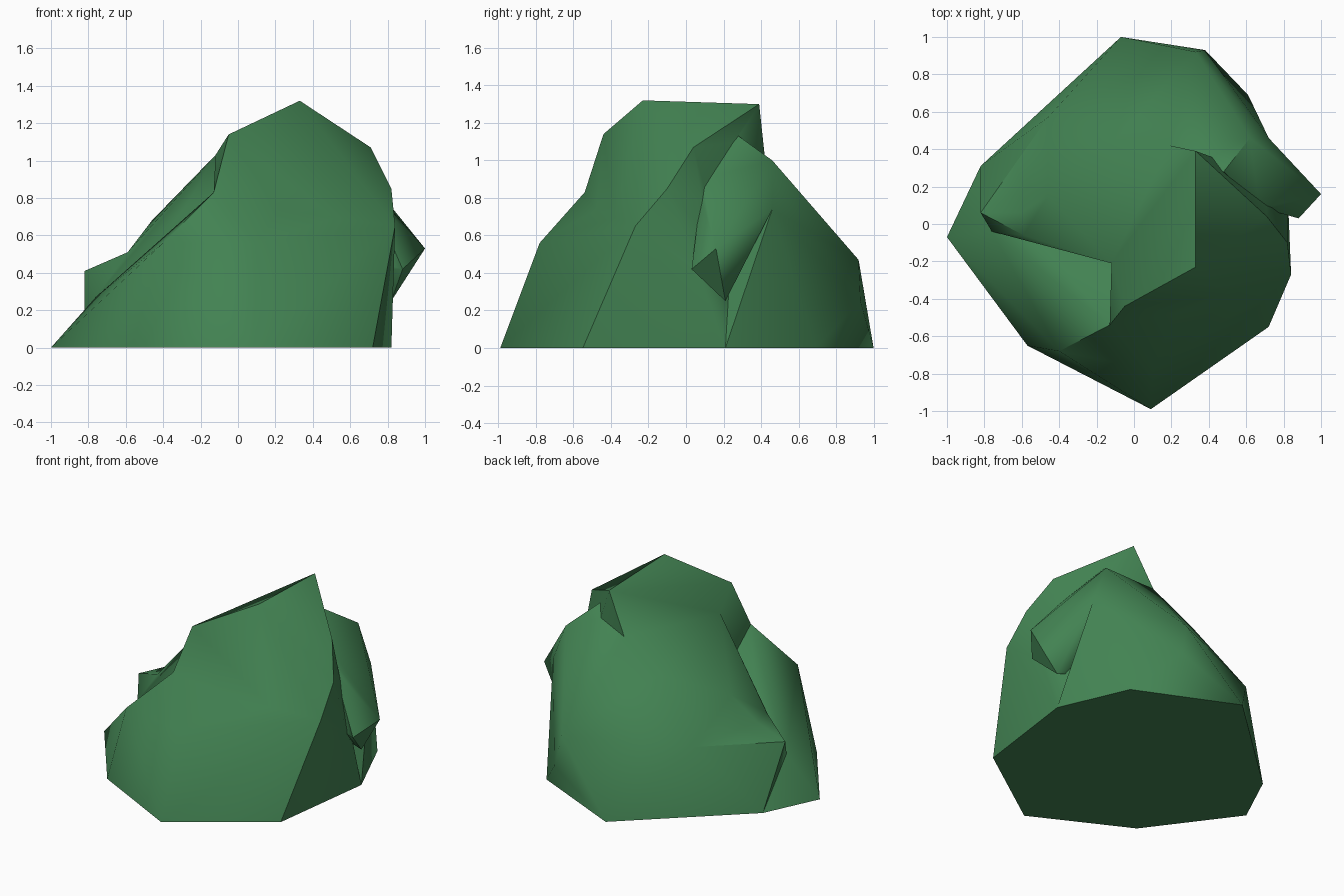
import bpy
import bmesh
from math import radians

cube = bpy.data.objects.get("Cube")
if cube:
    bpy.data.objects.remove(cube, do_unlink=True)

green = bpy.data.materials.new("mossy_green")
green.use_nodes = True
colour = (0.055, 0.225, 0.085, 1.0)
green.diffuse_color = colour
green.node_tree.nodes["Principled BSDF"].inputs["Base Color"].default_value = colour

# Corners shared by neighbouring chunks: the footprint
foot_left = (-1, -.07, 0)
foot_front_left = (-.57, -.65, 0)
foot_front = (.09, -.99, 0)
foot_front_right = (.72, -.55, 0)
foot_right = (.82, .21, 0)
foot_back_right = (.61, .69, 0)
foot_back = (-.07, 1, 0)
foot_back_left = (-.82, .31, 0)

# Corners shared by neighbouring chunks: the upper body
shoulder = (-.13, -.54, .83)
saddle = (-.12, -.21, 1.03)
notch = (.19, .42, 1.02)
hollow = (-.76, -.04, .27)
ridge = (-.59, -.06, .51)
back_bulge = (-.46, .57, .47)
back_corner = (.62, .46, 1)
right_bulge = (.84, -.27, .65)
spur_top = (.48, .28, 1.13)
spur_side = (.72, .46, .74)


def chunk(name, points):
    """Convex boulder chunk wrapped around its corner points."""
    bm = bmesh.new()
    for p in points:
        bm.verts.new(p)
    hull = bmesh.ops.convex_hull(bm, input=bm.verts[:])
    inner = {v for v in hull["geom_interior"] + hull["geom_unused"]
             if isinstance(v, bmesh.types.BMVert)}
    bmesh.ops.delete(bm, geom=list(inner), context="VERTS")
    bmesh.ops.recalc_face_normals(bm, faces=bm.faces[:])
    mesh = bpy.data.meshes.new(name)
    bm.to_mesh(mesh)
    bm.free()
    mesh.materials.append(green)
    obj = bpy.data.objects.new(name, mesh)
    bpy.context.collection.objects.link(obj)
    return obj


# Wide front skirt of the boulder
rock = chunk("boulder", [
    foot_left, foot_front_left, foot_front, foot_front_right, foot_right,
    foot_back_left, hollow, shoulder, right_bulge,
    (-.4, -.68, .56), (.1, -.78, .56)])

others = [
    # Tall peak leaning to the left
    chunk("peak", [
        foot_front_right, foot_right, shoulder, saddle, notch, right_bulge,
        (-.05, -.44, 1.14), (.33, -.23, 1.32), (.33, .39, 1.3),
        (.71, .04, 1.07), (.82, -.1, .85), (-.1, -.1, 0)]),
    # Broad slope at the back
    chunk("back_slope", [
        foot_back_left, foot_back, foot_back_right, foot_right, hollow,
        ridge, saddle, notch, back_bulge, back_corner, spur_top, spur_side,
        (.38, .93, .25), (.33, .92, .47), (-.1, .45, .84),
        (-.46, .15, .68), (.3, -.2, 0)]),
    # Low ledge on the right
    chunk("side_ledge", [
        foot_back_left, foot_back, hollow, ridge, back_bulge,
        (-.82, .06, .41), (-.2, .1, 0)]),
    # Pointed spur on the left
    chunk("spur", [
        back_corner, spur_top, spur_side, (1, .16, .53), (.88, .03, .42),
        (.67, .09, .9), (.82, .21, .25), (.4, .2, .4)]),
]

# Fuse the chunks into one skin
bpy.context.view_layer.objects.active = rock
for other in others:
    fuse = rock.modifiers.new("fuse", "BOOLEAN")
    fuse.operation = "UNION"
    fuse.solver = "EXACT"
    fuse.object = other
    bpy.ops.object.modifier_apply(modifier=fuse.name)
    bpy.data.objects.remove(other, do_unlink=True)

# Weld the seams and soften the gentle edges
bm = bmesh.new()
bm.from_mesh(rock.data)
bmesh.ops.remove_doubles(bm, verts=bm.verts[:], dist=.002)
bm.to_mesh(rock.data)
bm.free()
for obj in bpy.context.selected_objects:
    obj.select_set(False)
rock.select_set(True)
bpy.ops.object.shade_smooth_by_angle(angle=radians(50))
